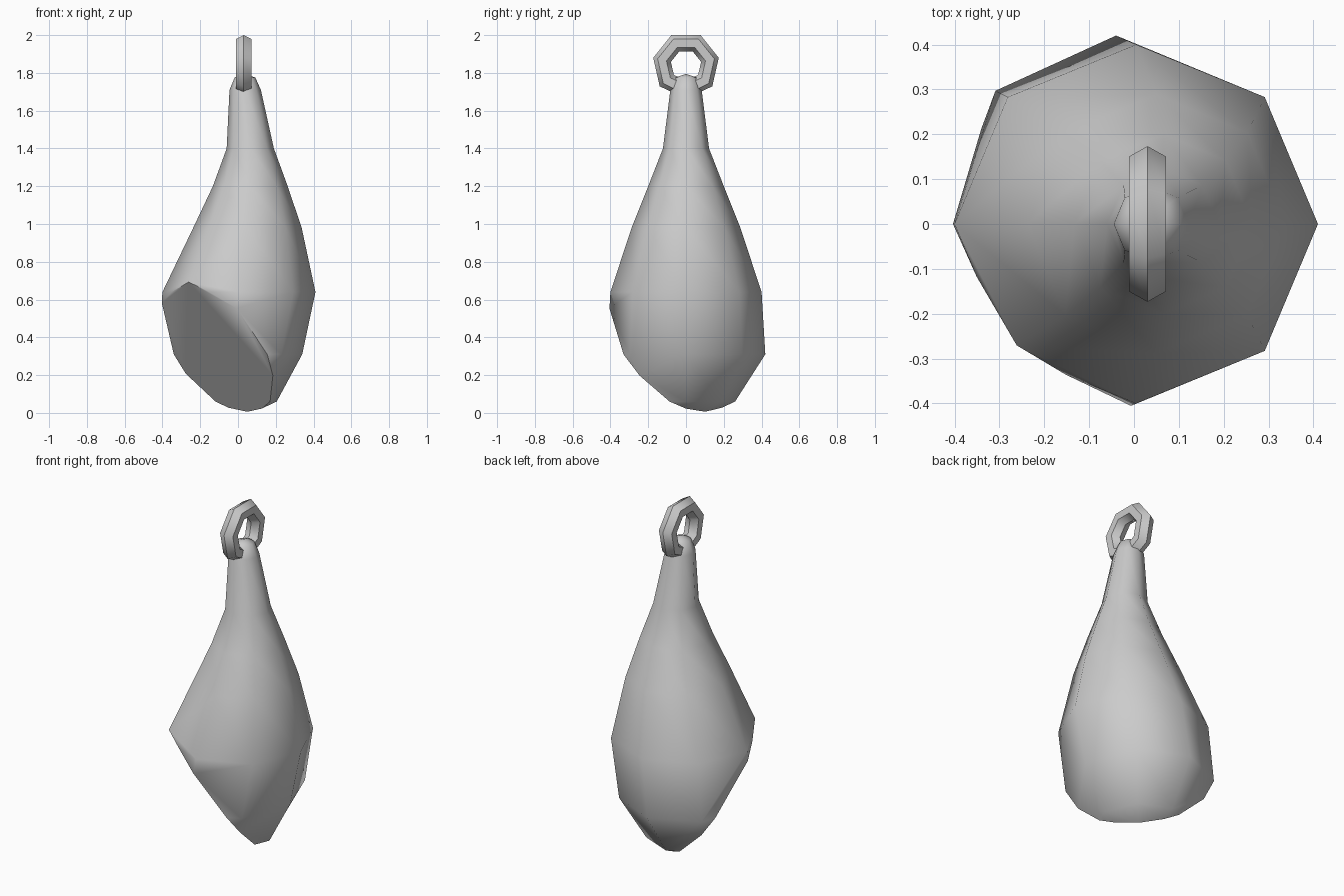
import bpy, bmesh
from math import cos, sin, pi, radians
from mathutils import Vector

if "Cube" in bpy.data.objects:
    bpy.data.objects.remove(bpy.data.objects["Cube"])


def finish(bm, name):
    bmesh.ops.recalc_face_normals(bm, faces=bm.faces[:])
    mesh = bpy.data.meshes.new(name)
    bm.to_mesh(mesh)
    bm.free()
    ob = bpy.data.objects.new(name, mesh)
    bpy.context.collection.objects.link(ob)
    bpy.ops.object.select_all(action='DESELECT')
    ob.select_set(True)
    bpy.context.view_layer.objects.active = ob
    bpy.ops.object.shade_smooth_by_angle(angle=radians(52))
    return ob


# Teardrop body: eight-sided rings (height, centre x, radius x, radius y)
SIDES = 8
rings = [
    (1.775, 0.037, 0.055, 0.06),
    (1.71, 0.038, 0.083, 0.083),
    (1.40, 0.065, 0.125, 0.122),
    (1.20, 0.065, 0.198, 0.20),
    (0.98, 0.050, 0.287, 0.288),
    (0.64, 0.005, 0.405, 0.40),
    (0.31, -0.04, 0.38, 0.42),
    (0.06, -0.05, 0.255, 0.26),
]
bm = bmesh.new()
loops = [[bm.verts.new((cx + rx * cos(2 * pi * i / SIDES), ry * sin(2 * pi * i / SIDES), z))
          for i in range(SIDES)] for z, cx, rx, ry in rings]
for a, b in zip(loops, loops[1:]):
    for i in range(SIDES):
        j = (i + 1) % SIDES
        bm.faces.new((a[i], b[i], b[j], a[j]))
# Closed tips at top and bottom
for loop, tip in ((loops[0], (0.037, 0, 1.795)), (loops[-1], (-0.05, 0, -0.06))):
    v = bm.verts.new(tip)
    for i in range(SIDES):
        bm.faces.new((loop[i], loop[(i + 1) % SIDES], v))

# Slanted flat cut across the lower front left
geom = bm.verts[:] + bm.edges[:] + bm.faces[:]
bmesh.ops.bisect_plane(bm, geom=geom, dist=1e-5, plane_co=Vector((0, 0, 0.156)),
                       plane_no=Vector((-1.058, -0.962, -1)).normalized(), clear_outer=True)
bmesh.ops.holes_fill(bm, edges=[e for e in bm.edges if e.is_boundary], sides=0)
body = finish(bm, "teardrop_body")
low = min(v.co.z for v in body.data.vertices)
print("lowest", low)
for v in body.data.vertices:
    v.co.z = max(v.co.z, 0.0)

# Hanging ring: seven segments round, six-sided section
bm = bmesh.new()
MAJ, MIN = 7, 6
grid = []
for i in range(MAJ):
    t = -pi / 2 + 2 * pi * i / MAJ
    grid.append([])
    for k in range(MIN):
        p = 2 * pi * k / MIN
        r = 0.130 + 0.048 * cos(p)
        grid[-1].append(bm.verts.new((0.03 + 0.048 * sin(p), r * cos(t), 1.84 + r * sin(t))))
for i in range(MAJ):
    a, b = grid[i], grid[(i + 1) % MAJ]
    for k in range(MIN):
        m = (k + 1) % MIN
        bm.faces.new((a[k], b[k], b[m], a[m]))
ring = finish(bm, "hanging_ring")
bpy.context.view_layer.objects.active = ring
bpy.ops.object.shade_smooth_by_angle(angle=radians(70))
